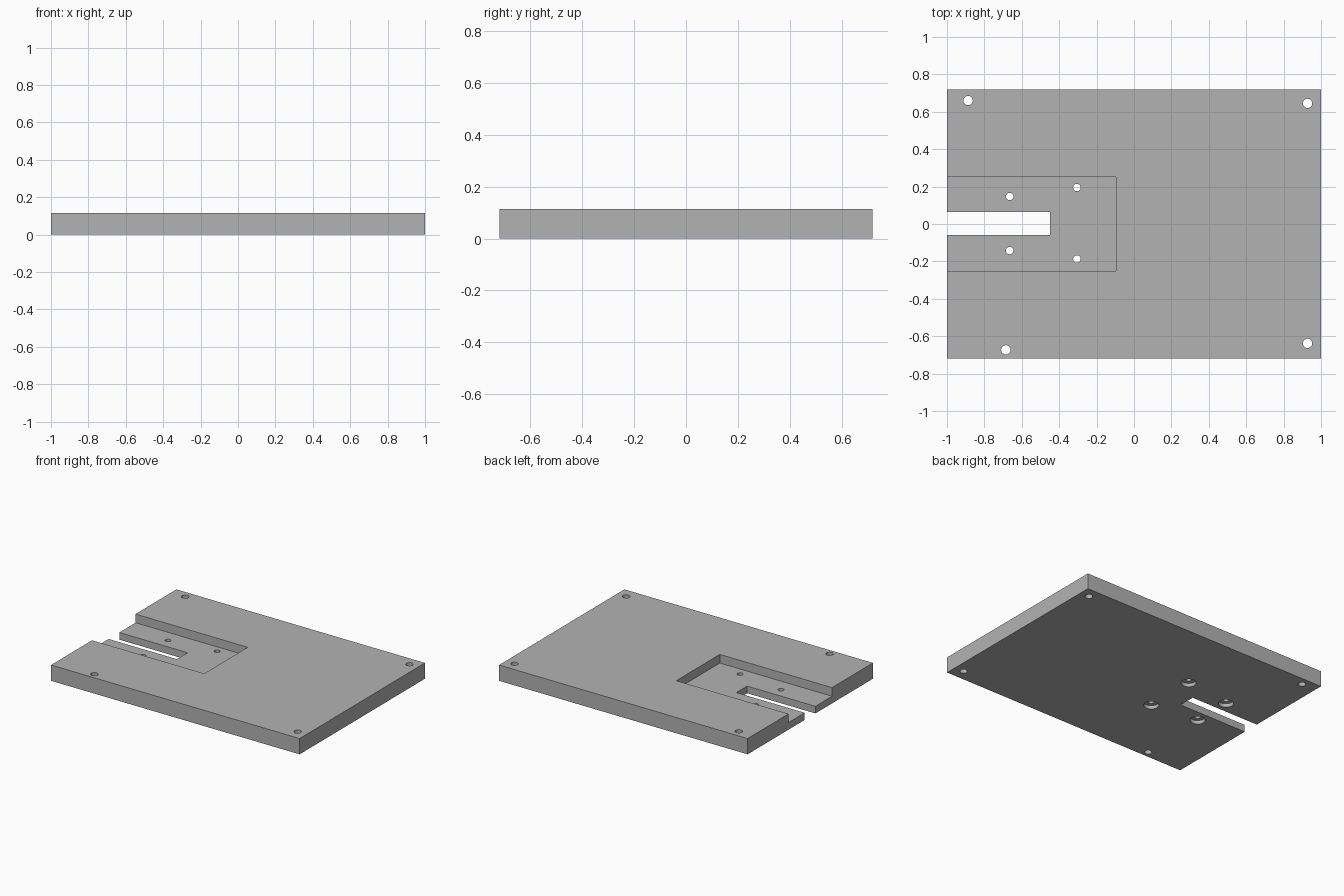
import bpy
from math import radians

if "Cube" in bpy.data.objects:
    bpy.data.objects.remove(bpy.data.objects["Cube"], do_unlink=True)

THICK = 0.115      # plate thickness
FLOOR = 0.052      # height of the pocket floor
BORE_DEPTH = 0.026

grey = bpy.data.materials.new("plain grey")
grey.use_nodes = True
colour = (0.45, 0.45, 0.45, 1)
grey.diffuse_color = colour
grey.node_tree.nodes["Principled BSDF"].inputs["Base Color"].default_value = colour


def box(name, x0, x1, y0, y1, z0, z1):
    bpy.ops.mesh.primitive_cube_add(
        size=1, location=((x0 + x1) / 2, (y0 + y1) / 2, (z0 + z1) / 2))
    ob = bpy.context.object
    ob.name = name
    ob.scale = (x1 - x0, y1 - y0, z1 - z0)
    bpy.ops.object.transform_apply(location=True, rotation=False, scale=True)
    return ob


def drill(name, x, y, radius, z0, z1):
    bpy.ops.mesh.primitive_cylinder_add(
        vertices=32, radius=radius, depth=z1 - z0, location=(x, y, (z0 + z1) / 2))
    ob = bpy.context.object
    ob.name = name
    return ob


def cut(target, cutter):
    cutter.hide_render = True
    mod = target.modifiers.new(cutter.name, "BOOLEAN")
    mod.operation = "DIFFERENCE"
    mod.solver = "EXACT"
    mod.object = cutter
    bpy.context.view_layer.objects.active = target
    bpy.ops.object.modifier_apply(modifier=mod.name)
    bpy.data.objects.remove(cutter, do_unlink=True)


# Main plate
plate = box("mounting_plate", -1, 1, -0.72, 0.72, 0, THICK)
plate.data.materials.clear()
plate.data.materials.append(grey)

# Recessed pocket and open slot on the right-hand edge
cut(plate, box("pocket_cutter", -1.1, -0.097, -0.25, 0.25, FLOOR, 0.2))
cut(plate, box("slot_cutter", -1.1, -0.45, -0.059, 0.064, -0.1, 0.2))

# Mounting holes near the corners
for x, y in [(-0.887, 0.66), (0.928, 0.645), (0.928, -0.638), (-0.685, -0.673)]:
    cut(plate, drill("corner_hole_cutter", x, y, 0.025, -0.1, 0.2))

# Pocket screw holes, counterbored from below
for x, y in [(-0.665, 0.147), (-0.665, -0.142), (-0.305, 0.195), (-0.305, -0.187)]:
    cut(plate, drill("screw_hole_cutter", x, y, 0.02, -0.1, 0.2))
    cut(plate, drill("counterbore_cutter", x, y, 0.05, -0.1, BORE_DEPTH))

# Smooth hole walls, sharp edges elsewhere
bpy.ops.object.select_all(action="DESELECT")
plate.select_set(True)
bpy.context.view_layer.objects.active = plate
bpy.ops.object.shade_smooth_by_angle(angle=radians(30))
